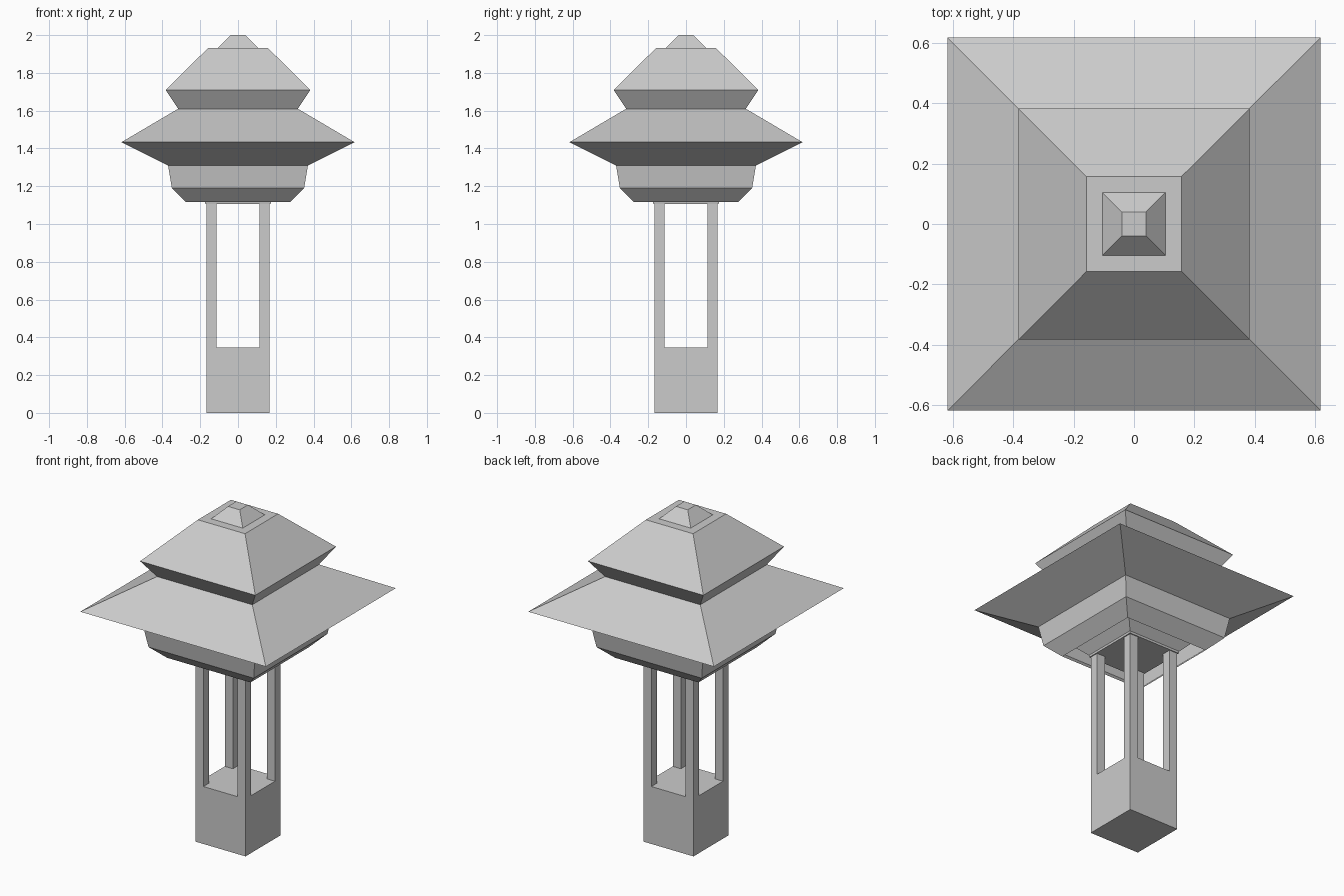
import bpy
import bmesh

if "Cube" in bpy.data.objects:
    bpy.data.objects.remove(bpy.data.objects["Cube"])


def square_loft(name, profile, cap_bottom=True, cap_top=True, center=(0, 0)):
    """Stack square rings given as (half width, z) and skin them."""
    bm = bmesh.new()
    cx, cy = center
    rings = [[bm.verts.new((cx + sx * h, cy + sy * h, z))
              for sx, sy in ((-1, -1), (1, -1), (1, 1), (-1, 1))]
             for h, z in profile]
    for low, high in zip(rings, rings[1:]):
        for i in range(4):
            j = (i + 1) % 4
            bm.faces.new((low[i], low[j], high[j], high[i]))
    if cap_bottom:
        bm.faces.new(rings[0][::-1])
    if cap_top:
        bm.faces.new(rings[-1])
    mesh = bpy.data.meshes.new(name)
    bm.to_mesh(mesh)
    bm.free()
    obj = bpy.data.objects.new(name, mesh)
    bpy.context.collection.objects.link(obj)
    return obj


POST = 0.167      # half width of the post
OPENING = 0.113   # half width of the openings
BASE_TOP = 0.345
POST_TOP = 1.108

# Solid foot of the post
square_loft("post_base", [(POST, 0), (POST, BASE_TOP)])

# Four slim corner pillars
half = (POST - OPENING) / 2
mid = (POST + OPENING) / 2
for x_name, sx in (("left", -1), ("right", 1)):
    for y_name, sy in (("front", -1), ("back", 1)):
        square_loft(f"{y_name}_{x_name}_pillar",
                    [(half, BASE_TOP), (half, POST_TOP)],
                    cap_bottom=False, center=(sx * mid, sy * mid))

# Flared capital that carries the roof from inside
square_loft("capital", [(0.173, 1.105), (0.175, 1.117), (0.368, 1.31)])

# Two-tier roof shell, open underneath around the capital
square_loft("roof", [(0.277, 1.117), (0.35, 1.19), (0.37, 1.31),
                     (0.617, 1.433), (0.317, 1.61), (0.383, 1.71),
                     (0.157, 1.933)], cap_bottom=False)

# Small finial on the flat roof top
square_loft("finial", [(0.105, 1.933), (0.039, 2.0)], cap_bottom=False)
